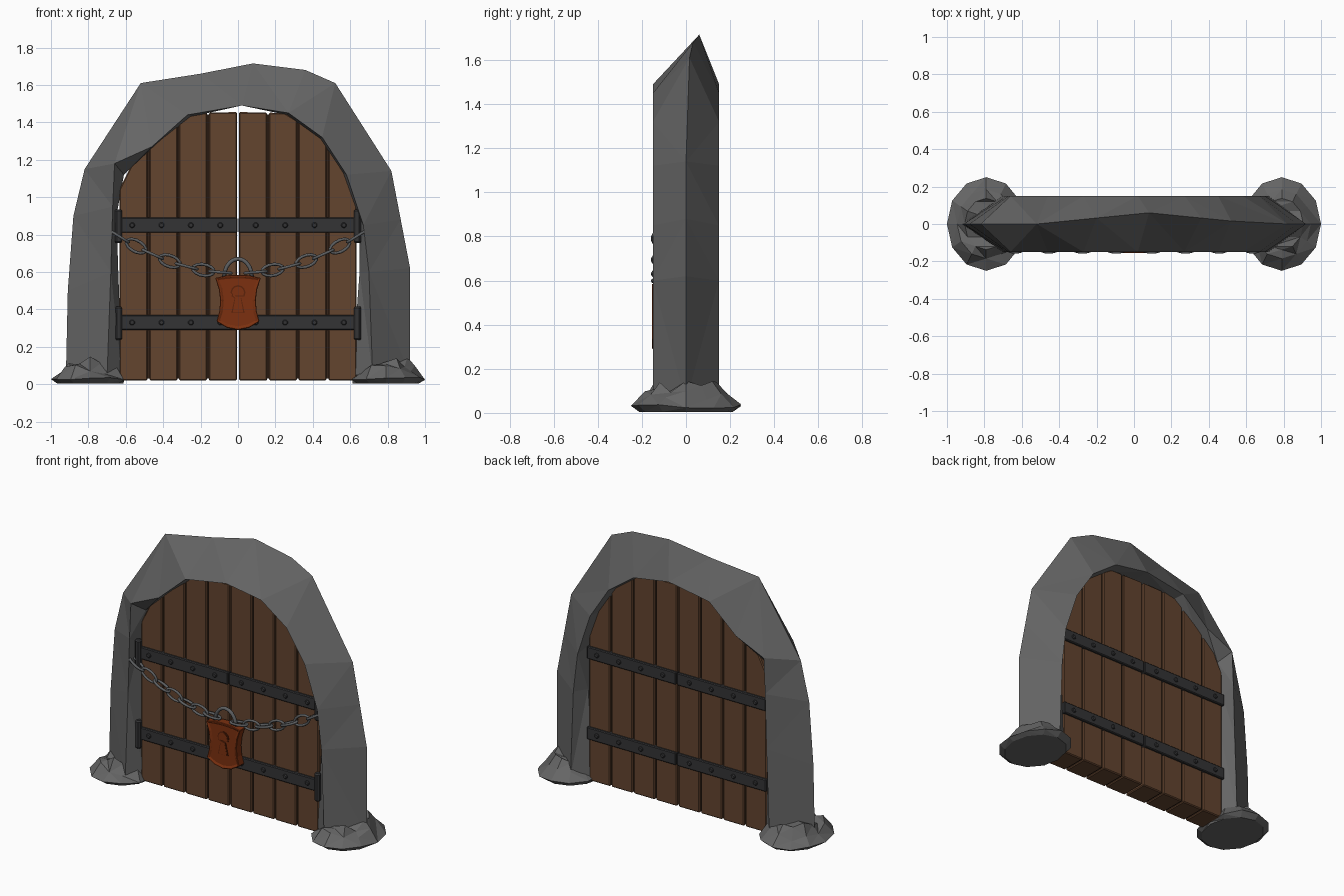
import bpy, bmesh, math, random
from mathutils import Vector

random.seed(4)
if "Cube" in bpy.data.objects:
    bpy.data.objects.remove(bpy.data.objects["Cube"])


def material(name, r, g, b):
    m = bpy.data.materials.new(name)
    m.use_nodes = True
    m.diffuse_color = (r, g, b, 1)
    m.node_tree.nodes["Principled BSDF"].inputs["Base Color"].default_value = (r, g, b, 1)
    return m


STONE = material("grey stone", .13, .13, .13)
WOOD = material("brown wood", .125, .058, .028)
DARK_WOOD = material("dark wood", .035, .017, .009)
IRON = material("black iron", .033, .033, .035)
STEEL = material("chain steel", .11, .115, .12)
RUST = material("rust orange", .2, .03, .005)
DARK_RUST = material("dark rust", .11, .016, .003)


def finish(name, bm, mat, bevel=0, smooth=False):
    """Turn a bmesh into a named object."""
    bmesh.ops.recalc_face_normals(bm, faces=bm.faces)
    me = bpy.data.meshes.new(name)
    bm.to_mesh(me)
    bm.free()
    me.materials.append(mat)
    ob = bpy.data.objects.new(name, me)
    bpy.context.collection.objects.link(ob)
    if bevel:
        mod = ob.modifiers.new("edge", "BEVEL")
        mod.width, mod.segments = bevel, 1
    if smooth:
        for p in me.polygons:
            p.use_smooth = True
    return ob


def loft(name, rings, mat, closed=False, smooth=False):
    """Skin a row of equal rings of points."""
    bm = bmesh.new()
    rows = [[bm.verts.new(p) for p in ring] for ring in rings]
    n = len(rows[0])
    pairs = list(zip(rows, rows[1:]))
    if closed:
        pairs.append((rows[-1], rows[0]))
    else:
        bm.faces.new(rows[0])
        bm.faces.new(rows[-1])
    for a, b in pairs:
        for i in range(n):
            j = (i + 1) % n
            bm.faces.new((a[i], a[j], b[j], b[i]))
    if not smooth:
        bmesh.ops.triangulate(bm, faces=bm.faces)
    return finish(name, bm, mat, smooth=smooth)


def prism(name, outline, y0, y1, mat, bevel=0, panel=0):
    """Extrude an x-z outline along y, optionally with a sunken front panel."""
    bm = bmesh.new()
    front = bm.faces.new([bm.verts.new((x, y0, z)) for x, z in outline])
    back = [bm.verts.new((x, y1, z)) for x, z in outline]
    n = len(back)
    fv = list(front.verts)
    bm.faces.new(back)
    for i in range(n):
        j = (i + 1) % n
        bm.faces.new((fv[i], fv[j], back[j], back[i]))
    if panel:
        bmesh.ops.recalc_face_normals(bm, faces=bm.faces)
        bmesh.ops.inset_region(bm, faces=[front], thickness=panel, depth=0)
        bmesh.ops.inset_region(bm, faces=[front], thickness=panel / 3, depth=-panel / 2)
    return finish(name, bm, mat, bevel)


def box(name, x0, x1, z0, z1, y, mat, bevel=0):
    return prism(name, [(x0, z0), (x1, z0), (x1, z1), (x0, z1)], -y, y, mat, bevel)


def circle(cx, cz, r, n):
    return [(cx + r * math.cos(math.tau * i / n), cz + r * math.sin(math.tau * i / n))
            for i in range(n)]


# Stone arch: outer ridge, front/back edge and inner jamb at each station
stations = [
    (-.92, .05, -.70, .05, -.62, .05), (-.91, .5, -.68, .6, -.64, .6),
    (-.88, .9, -.67, .95, -.65, .9), (-.82, 1.15, -.66, 1.18, -.61, 1.12),
    (-.52, 1.61, -.46, 1.27, -.44, 1.28), (-.2, 1.66, -.27, 1.44, -.25, 1.43),
    (.08, 1.715, .02, 1.49, .02, 1.49), (.36, 1.68, .27, 1.45, .26, 1.44),
    (.52, 1.61, .45, 1.32, .44, 1.31), (.82, 1.14, .58, 1.12, .56, 1.13),
    (.87, .88, .67, .85, .65, .88), (.92, .62, .7, .6, .65, .6),
    (.92, .05, .72, .05, .61, .05)]
rings = []
for ox, oz, ex, ez, ix, iz in stations:
    ridge = .06 * max(0, 1 - abs(ox - .08) / .6)
    rings.append([(ox, ridge, oz), (ex, -.15, ez), (ix, -.07, iz),
                  (ix, .07, iz), (ex, .15, ez)])
loft("stone_arch", rings, STONE)

# Rubble feet: jagged skirts round each leg
for side, label in ((1, "left"), (-1, "right")):
    levels = []
    for z, grow, jag in ((.005, .85, 0), (.03, 1, .01), (.08, .74, .025), (.12, .55, .03)):
        ring = []
        for i in range(12):
            a = math.tau * i / 12
            x = .79 + .21 * grow * math.cos(a)
            y = .25 * grow * math.sin(a)
            ring.append((side * max(x, .61), y, z + random.uniform(-jag, jag)))
        levels.append(ring)
    loft(label + "_rubble_foot", levels, STONE)

# Door leaves
top_line = [(0, 1.455), (.25, 1.45), (.45, 1.33), (.57, 1.17), (.645, 1.02)]


def door_top(x):
    for (x0, z0), (x1, z1) in zip(top_line, top_line[1:]):
        if x <= x1:
            return z0 + (z1 - z0) * (x - x0) / (x1 - x0)
    return top_line[-1][1]


def board(name, x0, x1, side, y, drop, mat, bevel):
    xs = [x0] + [x for x, z in top_line if x0 < x < x1] + [x1]
    outline = [(x0, .02 + drop), (x1, .02 + drop)]
    outline += [(x, door_top(x) - drop) for x in reversed(xs)]
    prism(name, [(side * x, z) for x, z in outline], -y, y, mat, bevel)


for side, label in ((1, "left"), (-1, "right")):
    board(label + "_door_core", .012, .63, side, .072, .01, DARK_WOOD, 0)
    for k in range(4):
        x0 = .006 + .159 * k
        board(f"{label}_plank_{k}", x0, x0 + .15, side, .085, 0, WOOD, .006)
    # Iron straps, rivets and hinges
    for row, z in (("lower", .33), ("upper", .85)):
        ends = sorted((side * .004, side * .64))
        box(f"{label}_{row}_strap", *ends, z - .04, z + .04, .1, IRON, .005)
        for k in range(4):
            prism(f"{label}_{row}_rivet_{k}", circle(side * (.095 + .157 * k), z, .016, 8),
                  -.109, .109, IRON, .005)
        bm = bmesh.new()
        bmesh.ops.create_cone(bm, cap_ends=True, segments=8, radius1=.022,
                              radius2=.022, depth=.18)
        bmesh.ops.translate(bm, verts=bm.verts, vec=(side * .64, -.1, z - .005))
        finish(f"{label}_{row}_hinge", bm, IRON, .008)


# Chain links strung from each jamb to the padlock
def link(name, c, u, v, a, b, r):
    w = u.cross(v)
    rings = []
    for i in range(14):
        t = math.tau * i / 14
        n = u * math.cos(t) + v * math.sin(t)
        p = c + u * a * math.cos(t) + v * b * math.sin(t)
        rings.append([p + r * (n * math.cos(s) + w * math.sin(s))
                      for s in (math.tau * k / 6 for k in range(6))])
    loft(name, rings, STEEL, closed=True, smooth=True)


def sag(x):
    return .595 + .5 * (x - .03) ** 2 + .02 * x


for side, label in ((1, "left"), (-1, "right")):
    for k in range(7):
        x = .095 + .09 * k
        u = Vector((side, 0, x - .03 + .02)).normalized()
        depth_axis = Vector((0, 1, 0))
        v = depth_axis if k % 2 == 0 else u.cross(depth_axis)
        link(f"{label}_chain_link_{k}", Vector((side * x, -.127, sag(x))), u, v,
             .058, .024 if k % 2 == 0 else .03, .0085)

# Padlock
shackle = []
for i in range(11):
    a = math.pi * i / 10
    out = Vector((math.cos(a), 0, math.sin(a)))
    c = Vector((0, -.127, .57)) + Vector((.075 * out.x, 0, .1 * out.z))
    shackle.append([c + .011 * (out * math.cos(s) + Vector((0, math.sin(s), 0)))
                    for s in (math.tau * k / 8 for k in range(8))])
loft("padlock_shackle", shackle, STEEL, smooth=True)

half = [(0, .29), (.06, .302), (.115, .335), (.1, .39), (.095, .45), (.103, .51),
        (.122, .568), (.06, .582)]
body = half + [(0, .585)] + [(-x, z) for x, z in reversed(half[1:])]
prism("padlock_body", body, -.155, -.1, RUST, .004, panel=.012)
for name, y, mat, s in (("keyhole_rim", -.153, DARK_RUST, 1), ("keyhole", -.155, RUST, .8)):
    hole = [(-.036 * s, .38 + .01 * (1 - s)), (.036 * s, .38 + .01 * (1 - s)), (.018 * s, .46)]
    hole += [(x, z) for x, z in circle(0, .49, .04 * s, 12) if z > .465]
    lower_left = (-.018 * s, .46)
    arc = sorted(hole[3:], key=lambda p: math.atan2(p[1] - .49, p[0]))
    prism(name, hole[:3] + arc + [lower_left], y, -.148, mat)
